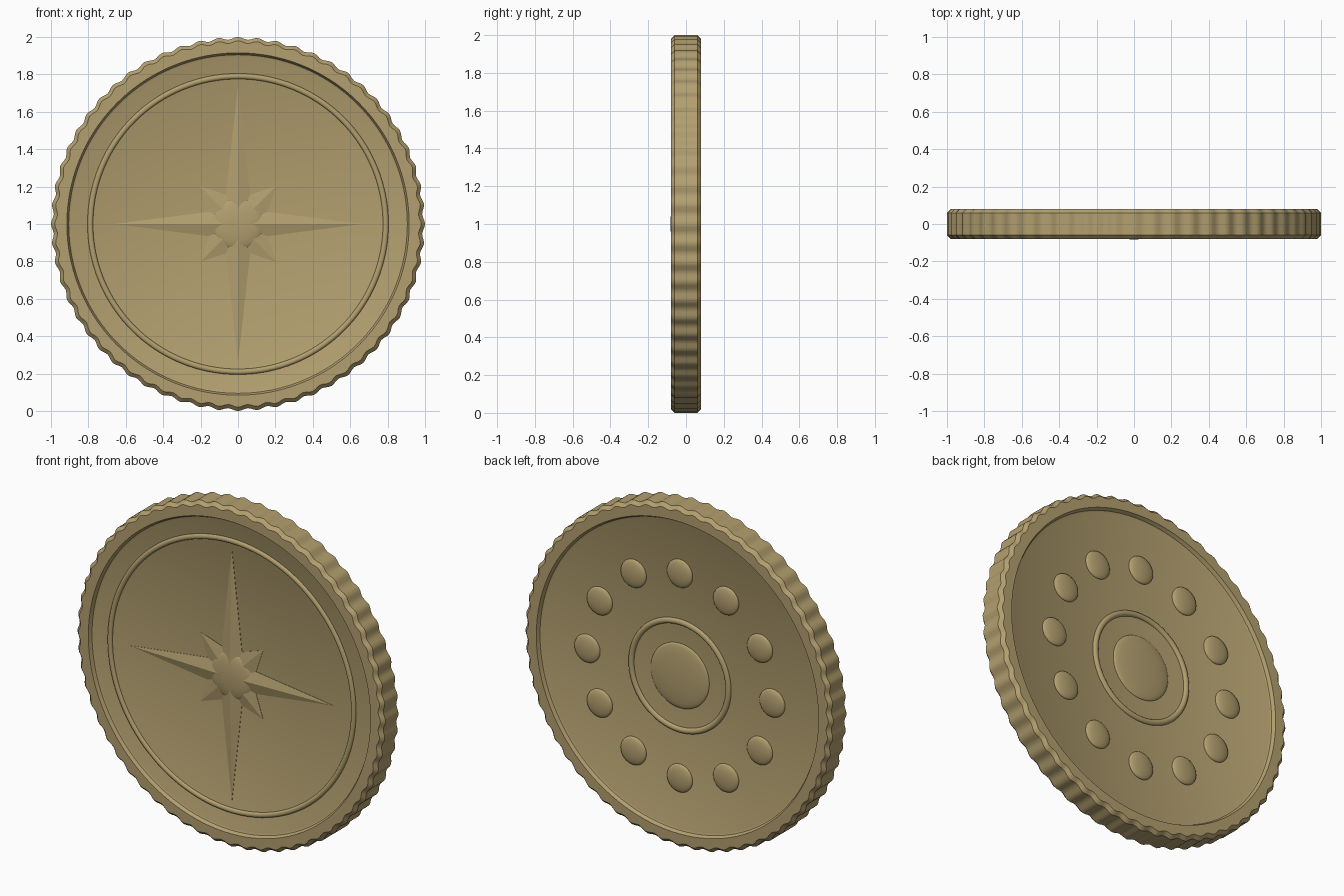
import bpy, bmesh
from math import sin, cos, pi, radians

if "Cube" in bpy.data.objects:
    bpy.data.objects.remove(bpy.data.objects["Cube"])

brass = bpy.data.materials.new("brass")
brass.diffuse_color = (0.45, 0.35, 0.16, 1)
brass.use_nodes = True
brass.node_tree.nodes["Principled BSDF"].inputs["Base Color"].default_value = brass.diffuse_color
FIELD = 0.055   # depth of the recessed field on both faces
CZ = 1.0        # height of the coin centre


def finish(bm, name, angle=30):
    bmesh.ops.recalc_face_normals(bm, faces=bm.faces)
    me = bpy.data.meshes.new(name)
    bm.to_mesh(me)
    bm.free()
    ob = bpy.data.objects.new(name, me)
    bpy.context.collection.objects.link(ob)
    me.materials.append(brass)
    bpy.ops.object.select_all(action='DESELECT')
    ob.select_set(True)
    bpy.context.view_layer.objects.active = ob
    if angle:
        bpy.ops.object.shade_smooth_by_angle(angle=radians(angle))
    return ob


def lathe(name, profile, segs, cx=0, cz=CZ, waves=0, amp=0, closed=False, angle=30):
    """Spin (radius, y) points about a y axis; rings beyond 0.97 may be wavy."""
    bm = bmesh.new()
    rings = []
    for r, y in profile:
        if r == 0:
            rings.append([bm.verts.new((cx, y, cz))] * segs)
            continue
        ring = []
        for i in range(segs):
            a = 2 * pi * i / segs
            rr = r - (amp * (1 - cos(waves * a)) / 2 if r > 0.97 else 0)
            ring.append(bm.verts.new((cx + rr * cos(a), y, cz + rr * sin(a))))
        rings.append(ring)
    pairs = list(zip(rings, rings[1:]))
    if closed:
        pairs.append((rings[-1], rings[0]))
    for p, q in pairs:
        for i in range(segs):
            j = (i + 1) % segs
            vs = list(dict.fromkeys((p[i], p[j], q[j], q[i])))
            bm.faces.new(vs)
    return finish(bm, name, angle)


def dome(name, r, h, side, segs=48, cx=0, cz=CZ, wall=0.0):
    """Low elliptical dome standing on the field of one face."""
    steps = 8
    prof = [(r, side * (FIELD - 0.005))]
    for k in range(steps + 1):
        t = pi / 2 * k / steps
        prof.append((r * cos(t) if k < steps else 0,
                     side * (FIELD + wall + h * sin(t))))
    return lathe(name, prof, segs, cx, cz, angle=50)


def raised_ring(name, r, w, h, side):
    """Rounded ring raised from the field."""
    prof = [(r + w * cos(pi * k / 8), side * (FIELD + h * sin(pi * k / 8)))
            for k in range(9)]
    prof += [(r - w, side * (FIELD - 0.005)), (r + w, side * (FIELD - 0.005))]
    return lathe(name, prof, 128, closed=True, angle=40)


# coin body: scalloped edge, chamfers, flat rim and recessed fields
half = [(0, FIELD), (0.895, FIELD), (0.905, FIELD + 0.005), (0.915, 0.08),
        (0.98, 0.08), (1.0, 0.06)]
lathe("coin_body", [(r, -y) for r, y in half] + [(r, y) for r, y in half[::-1]],
      360, waves=60, amp=0.014)

# front: border ring, compass star and central boss
raised_ring("front_border_ring", 0.79, 0.015, 0.013, -1)

bm = bmesh.new()
outline = []
for i in range(16):
    a = pi / 8 * i
    r = 0.17 if i % 2 else 0.286 if i % 4 else 0.66 if i % 8 == 0 else 0.74
    outline.append(bm.verts.new((r * cos(a), -FIELD - 0.002, CZ + r * sin(a))))
base = [bm.verts.new((v.co.x, -FIELD + 0.005, v.co.z)) for v in outline]
apex = bm.verts.new((0, -FIELD - 0.025, CZ))
for i in range(16):
    j = (i + 1) % 16
    bm.faces.new((outline[i], outline[j], apex))
    bm.faces.new((outline[i], base[i], base[j], outline[j]))
bm.faces.new(base)
finish(bm, "compass_star", 0)

dome("front_boss", 0.14, 0.027, -1)

# back: central boss, ring and twelve beads
dome("back_boss", 0.19, 0.02, 1)
raised_ring("back_inner_ring", 0.315, 0.017, 0.015, 1)
for i in range(12):
    a = 2 * pi * i / 12
    dome(f"back_bead_{i + 1}", 0.082, 0.02, 1, 32,
         0.6 * cos(a), CZ + 0.6 * sin(a), wall=0.003)
